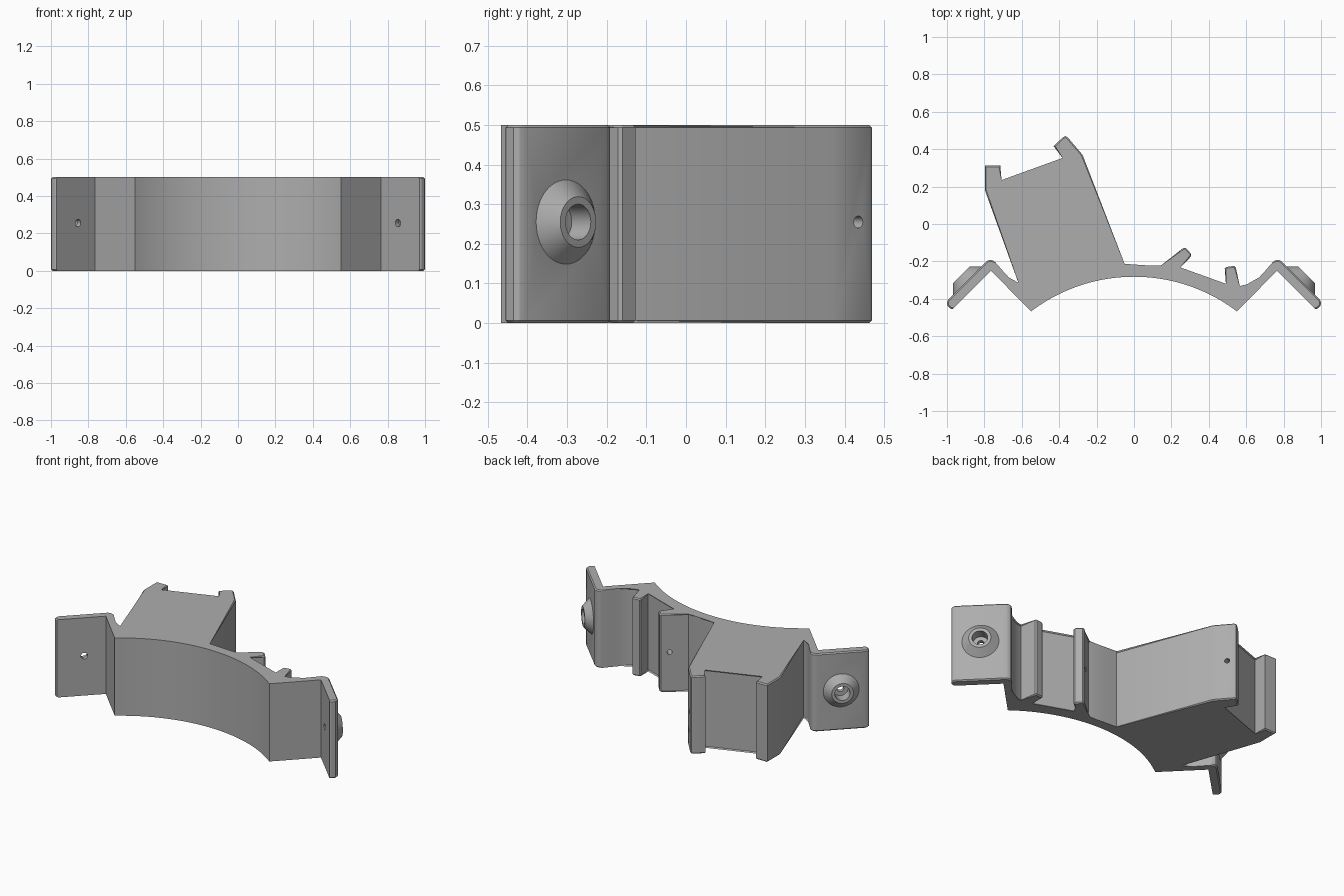
import bpy, bmesh, math
from mathutils import Vector

if "Cube" in bpy.data.objects:
    bpy.data.objects.remove(bpy.data.objects["Cube"])

HEIGHT = 0.50
MID = 0.255
CHAMFER = 0.007

grey = bpy.data.materials.new("mid_grey")
grey.diffuse_color = (0.42, 0.42, 0.42, 1)
grey.use_nodes = True
grey.node_tree.nodes["Principled BSDF"].inputs["Base Color"].default_value = grey.diffuse_color

# Front edge, left to right: flange, vee, wide arc, vee, flange
R, HALF, TOP = 0.91, 0.55, -0.282
span = math.asin(HALF / R)
arc = [(R * math.sin(a), TOP - R + R * math.cos(a))
       for a in (span * (i / 20 - 1) for i in range(41))]
front = [(-0.97, -0.455), (-0.765, -0.25)] + arc + [(0.765, -0.25), (0.97, -0.455)]

# Back edge, right to left
flange = [(0.982, -0.452), (0.998, -0.435), (1.0, -0.42), (0.994, -0.405),
          (0.79, -0.201), (0.778, -0.194), (0.765, -0.192), (0.752, -0.196),
          (0.74, -0.206)]
sweep = [(0.70, -0.252), (0.67, -0.285), (0.64, -0.31)]
clips = [(0.605, -0.33), (0.56, -0.34),
         (0.544, -0.232), (0.536, -0.224), (0.492, -0.23), (0.485, -0.238), (0.50, -0.33),
         (0.235, -0.235),
         (0.306, -0.172), (0.306, -0.16), (0.276, -0.127), (0.265, -0.127), (0.145, -0.23),
         (0.10, -0.223), (0.05, -0.22), (-0.055, -0.22)]
block = [(-0.275, 0.37), (-0.355, 0.464), (-0.368, 0.47), (-0.38, 0.464),
         (-0.43, 0.416), (-0.37, 0.35), (-0.715, 0.225),
         (-0.715, 0.312), (-0.797, 0.312), (-0.797, 0.18), (-0.605, -0.33)]
mirror = [(-x, y) for x, y in reversed(flange + sweep)]
outline = front + flange + sweep + clips + block + mirror

# Bracket body: extruded outline, chamfered along the back edges only
bm = bmesh.new()
n = len(outline)
low = [bm.verts.new((x, y, 0)) for x, y in outline]
high = [bm.verts.new((x, y, HEIGHT)) for x, y in outline]
bm.faces.new(low[::-1])
bm.faces.new(high)
for i in range(n):
    j = (i + 1) % n
    bm.faces.new((low[i], low[j], high[j], high[i]))
edges = [bm.edges.get((ring[i], ring[(i + 1) % n]))
         for ring in (low, high) for i in range(len(front) - 1, n)]
bmesh.ops.bevel(bm, geom=edges, offset=CHAMFER, segments=1, affect='EDGES', clamp_overlap=True)
bmesh.ops.recalc_face_normals(bm, faces=bm.faces)
mesh = bpy.data.meshes.new("bracket_body")
bm.to_mesh(mesh)
bm.free()
mesh.materials.append(grey)
body = bpy.data.objects.new("bracket_body", mesh)
bpy.context.collection.objects.link(body)


def cone(name, centre, axis, start, end, r1, r2, sides=48):
    """Frustum along axis, from start to end measured from centre."""
    axis = Vector((*axis, 0)).normalized()
    pos = Vector((*centre, MID)) + axis * (start + end) / 2
    bpy.ops.mesh.primitive_cone_add(vertices=sides, radius1=r1, radius2=r2, depth=end - start,
                                    location=pos, rotation=axis.to_track_quat('Z', 'Y').to_euler())
    ob = bpy.context.object
    ob.name = name
    ob.data.materials.append(grey)
    return ob


def combine(tool, operation):
    mod = body.modifiers.new(tool.name, 'BOOLEAN')
    mod.operation, mod.object, mod.solver = operation, tool, 'EXACT'
    bpy.context.view_layer.objects.active = body
    bpy.ops.object.modifier_apply(modifier=mod.name)
    bpy.data.objects.remove(tool, do_unlink=True)


# Conical screw bosses with counterbore and through hole on both flanges
for s in (1, -1):
    c, axis = (s * 0.8925, -0.3025), (s, 1)
    combine(cone("boss", c, axis, -0.02, 0.043, 0.125, 0.064), 'UNION')
    combine(cone("counterbore", c, axis, -0.025, 0.08, 0.045, 0.045), 'DIFFERENCE')
    combine(cone("screw_hole", c, axis, -0.15, 0.1, 0.02, 0.02, 24), 'DIFFERENCE')

# Pin holes through the slanted clip and the block's hooked corner
combine(cone("clip_hole", (0.245, -0.18), (-0.64, 0.77), -0.06, 0.06, 0.015, 0.015, 24), 'DIFFERENCE')
combine(cone("hook_hole", (-0.365, 0.405), (0.76, 0.65), -0.1, 0.12, 0.015, 0.015, 24), 'DIFFERENCE')

bpy.ops.object.select_all(action='DESELECT')
body.select_set(True)
bpy.context.view_layer.objects.active = body
bpy.ops.object.shade_smooth_by_angle(angle=math.radians(25))
